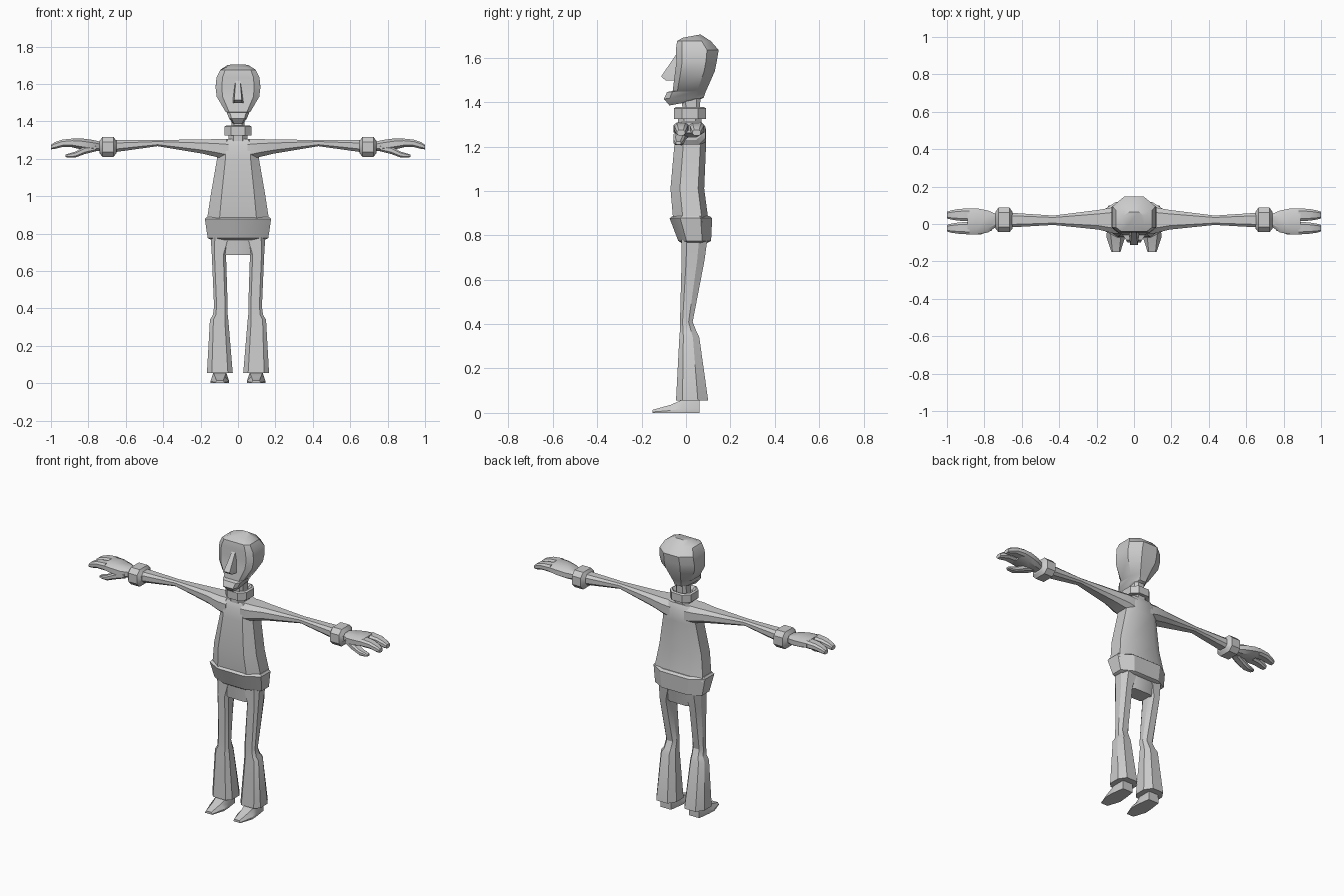
import bpy, bmesh, math


def oct_ring(u0, u1, v0, v1, f, a, g, b):
    """Eight-sided section: f/g = flat share of the v0/v1 side, a/b = chamfer depths."""
    m, h, d = (u0 + u1) / 2, (u1 - u0) / 2, v1 - v0
    half = [(f, v0), (1, v0 + a * d), (1, v1 - b * d), (g, v1)]
    right = [(m + h * s, v) for s, v in half]
    left = [(m - h * s, v) for s, v in reversed(half)]
    return right + left


def loft(name, rings, mirror=False, angle=30):
    """Skin a list of equal-length 3D rings and cap both ends."""
    bm = bmesh.new()
    vs = [[bm.verts.new(p) for p in r] for r in rings]
    n = len(vs[0])
    for lo, hi in zip(vs, vs[1:]):
        for i in range(n):
            j = (i + 1) % n
            bm.faces.new((lo[i], lo[j], hi[j], hi[i]))
    bm.faces.new(vs[0][::-1])
    bm.faces.new(vs[-1])
    bmesh.ops.recalc_face_normals(bm, faces=bm.faces)
    me = bpy.data.meshes.new(name)
    bm.to_mesh(me)
    bm.free()
    ob = bpy.data.objects.new(name, me)
    bpy.context.collection.objects.link(ob)
    bpy.ops.object.select_all(action='DESELECT')
    bpy.context.view_layer.objects.active = ob
    ob.select_set(True)
    if mirror:
        ob.modifiers.new("Mirror", 'MIRROR')
        bpy.ops.object.modifier_apply(modifier="Mirror")
    bpy.ops.object.shade_smooth_by_angle(angle=math.radians(angle))
    return ob


def upright(name, secs, shape=(.6, .2, .6, .2), **kw):
    """Sections (z, x0, x1, y0, y1), stacked along z."""
    return loft(name, [[(x, y, z) for x, y in oct_ring(x0, x1, y0, y1, *shape)]
                       for z, x0, x1, y0, y1 in secs], **kw)


def sideways(name, secs, shape=(.6, .25, .6, .25)):
    """Sections (x, y0, y1, z0, z1), strung along x and mirrored."""
    return loft(name, [[(x, y, z) for y, z in oct_ring(y0, y1, z0, z1, *shape)]
                       for x, y0, y1, z0, z1 in secs], mirror=True)


def sym(secs):
    return [(z, -w, w, y0, y1) for z, w, y0, y1 in secs]


# head: rings tilted from front height to back height
head = []
for zf, zb, w, y0, y1 in [(1.385, 1.41, .028, -.075, .06), (1.415, 1.42, .048, -.1, .08),
                          (1.446, 1.45, .06, -.085, .09), (1.45, 1.456, .066, -.06, .093),
                          (1.53, 1.54, .114, -.05, .13), (1.58, 1.585, .12, -.043, .139),
                          (1.635, 1.635, .115, -.046, .147), (1.675, 1.675, .095, -.04, .112),
                          (1.69, 1.705, .055, -.015, .065)]:
    head.append([(x, y, zf + (zb - zf) * (y - y0) / (y1 - y0))
                 for x, y in oct_ring(-w, w, y0, y1, .72, .14, .45, .27)])
loft("head", head)

# nose wedge
loft("nose", [[(-b, -.03, z), (b, -.03, z), (t, y, z), (-t, y, z)]
              for z, b, t, y in [(1.497, .032, .022, -.09), (1.515, .03, .02, -.112),
                                 (1.615, .016, .012, -.045)]])

# neck and rolled collar
upright("neck", sym([(1.30, .035, -.01, .06), (1.42, .035, -.02, .065)]))
upright("collar", sym([(1.29, .05, -.035, .07), (1.325, .05, -.035, .07),
                       (1.325, .073, -.055, .09), (1.372, .073, -.055, .09),
                       (1.378, .062, -.045, .08), (1.355, .045, -.03, .068)]),
        shape=(.5, .25, .5, .25))

# sweater body and hem
upright("torso", sym([(.86, .168, -.057, .102), (1.01, .145, -.07, .082),
                      (1.20, .112, -.053, .09), (1.27, .11, -.048, .09),
                      (1.305, .09, -.03, .075)]), shape=(.6, .28, .6, .18))
upright("sweater_hem", sym([(.765, .14, -.02, .095), (.775, .162, -.035, .113),
                            (.877, .177, -.074, .118), (.888, .168, -.058, .104)]),
        shape=(.5, .25, .55, .27))

# sleeves
sideways("sleeve", [(.05, -.05, .09, 1.19, 1.305), (.11, -.05, .09, 1.208, 1.305),
                    (.19, -.03, .075, 1.227, 1.303), (.43, -.005, .045, 1.267, 1.3),
                    (.66, -.018, .06, 1.235, 1.3)])
sideways("cuff", [(.65, -.025, .065, 1.23, 1.295), (.665, -.043, .087, 1.21, 1.316),
                  (.725, -.043, .087, 1.21, 1.316), (.74, -.025, .065, 1.23, 1.295)])

# hands: palm, two finger groups and thumb
sideways("palm", [(.73, -.01, .05, 1.24, 1.29), (.78, -.045, .072, 1.242, 1.301),
                  (.84, -.056, .084, 1.25, 1.309), (.89, -.056, .084, 1.262, 1.308)])
for name, y0, y1, t0, t1 in [("front_fingers", -.056, .012, -.04, -.005),
                             ("rear_fingers", .014, .084, .03, .066)]:
    sideways(name, [(.88, y0, y1, 1.262, 1.308), (.94, y0 + .004, y1 - .004, 1.262, 1.302),
                    (.98, t0 - .006, t1 + .006, 1.252, 1.288), (1.0, t0, t1, 1.25, 1.274)])
sideways("thumb", [(.76, -.035, .02, 1.24, 1.275), (.82, -.056, .0, 1.225, 1.265),
                   (.87, -.056, -.01, 1.206, 1.238), (.91, -.05, -.018, 1.206, 1.226),
                   (.922, -.046, -.022, 1.21, 1.222)])

# trousers: hips and flared legs
upright("hips", sym([(.685, .09, -.015, .08), (.78, .12, -.02, .094)]))
upright("trouser_leg", [(.055, .028, .166, -.045, .1), (.34, .052, .15, -.03, .06),
                        (.365, .055, .134, -.028, .048), (.41, .055, .128, -.027, .03),
                        (.685, .064, .14, -.02, .083), (.78, .03, .146, -.02, .096)],
        shape=(.62, .2, .55, .32), mirror=True)

# shoes
loft("shoe", [[(.097 - b, y, 0), (.097 + b, y, 0), (.097 + b, y, .3 * h),
               (.097 + t, y, h), (.097 - t, y, h), (.097 - b, y, .3 * h)]
              for y, b, t, h in [(-.15, .024, .018, .014), (-.07, .05, .026, .036),
                                 (-.02, .047, .034, .058), (.06, .036, .034, .058)]],
     mirror=True)
